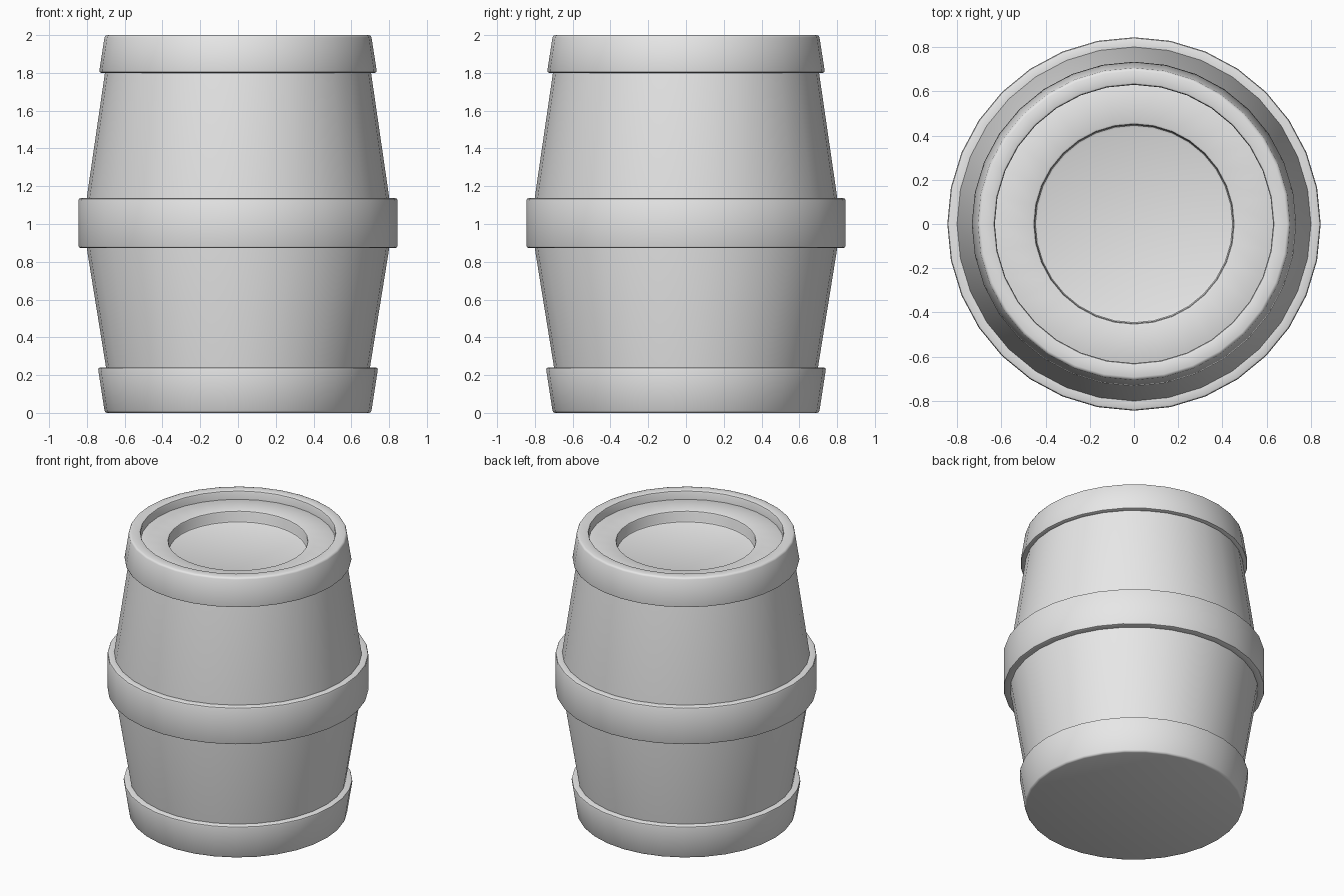
import bpy
import bmesh
from math import tau
from mathutils import Matrix

SIDES = 32

if "Cube" in bpy.data.objects:
    bpy.data.objects.remove(bpy.data.objects["Cube"], do_unlink=True)

grey = bpy.data.materials.new("light grey")
grey.use_nodes = True
grey.diffuse_color = (0.8, 0.8, 0.8, 1)
grey.node_tree.nodes["Principled BSDF"].inputs["Base Color"].default_value = (0.8, 0.8, 0.8, 1)


def lathe(name, profile, closed=False, bevel=0.012):
    """Turn (radius, height) points around z; end rings are capped if radius is 0."""
    bm = bmesh.new()
    rings = []
    for radius, z in profile:
        if radius == 0:
            rings.append([bm.verts.new((0, 0, z))])
        else:
            rings.append([bm.verts.new(Matrix.Rotation(tau * i / SIDES, 3, "Z").col[0] * radius)
                          for i in range(SIDES)])
            for v in rings[-1]:
                v.co.z = z
    pairs = list(zip(rings, rings[1:]))
    if closed:
        pairs.append((rings[-1], rings[0]))
    for a, b in pairs:
        if len(a) == 1 or len(b) == 1:
            bm.faces.new(b if len(a) == 1 else a)
            bm.verts.remove(a[0] if len(a) == 1 else b[0])
            continue
        for i in range(SIDES):
            j = (i + 1) % SIDES
            bm.faces.new((a[i], a[j], b[j], b[i]))
    bmesh.ops.recalc_face_normals(bm, faces=bm.faces)
    mesh = bpy.data.meshes.new(name)
    bm.to_mesh(mesh)
    bm.free()
    mesh.materials.append(grey)
    obj = bpy.data.objects.new(name, mesh)
    bpy.context.collection.objects.link(obj)
    # Softened rims, with smooth turned sides
    bpy.ops.object.select_all(action="DESELECT")
    obj.select_set(True)
    bpy.context.view_layer.objects.active = obj
    mod = obj.modifiers.new("soft edges", "BEVEL")
    mod.width = bevel
    mod.segments = 2
    mod.limit_method = "ANGLE"
    mod.angle_limit = 0.5
    bpy.ops.object.modifier_apply(modifier=mod.name)
    bpy.ops.object.shade_smooth_by_angle(angle=0.7)
    return obj


# Bulging wall, its ends hidden inside the rims
lathe("barrel_wall", [(0.676, 0.1), (0.802, 0.88), (0.802, 1.13), (0.69, 1.9)])

# Foot rim with the flat underside
lathe("bottom_rim", [(0, 0), (0.705, 0), (0.742, 0.24), (0.66, 0.24), (0, 0.24)])

# Wide hoop around the belly
lathe("middle_hoop", [(0.77, 0.873), (0.845, 0.873), (0.845, 1.137), (0.77, 1.137)], closed=True)

# Top rim standing above the lid
lathe("top_rim", [(0.63, 1.8), (0.736, 1.8), (0.705, 2), (0.63, 2)], closed=True)

# Lid with a round sunken centre
lathe("lid", [(0.64, 1.82), (0.64, 1.94), (0.45, 1.94), (0.45, 1.86), (0, 1.86)])
